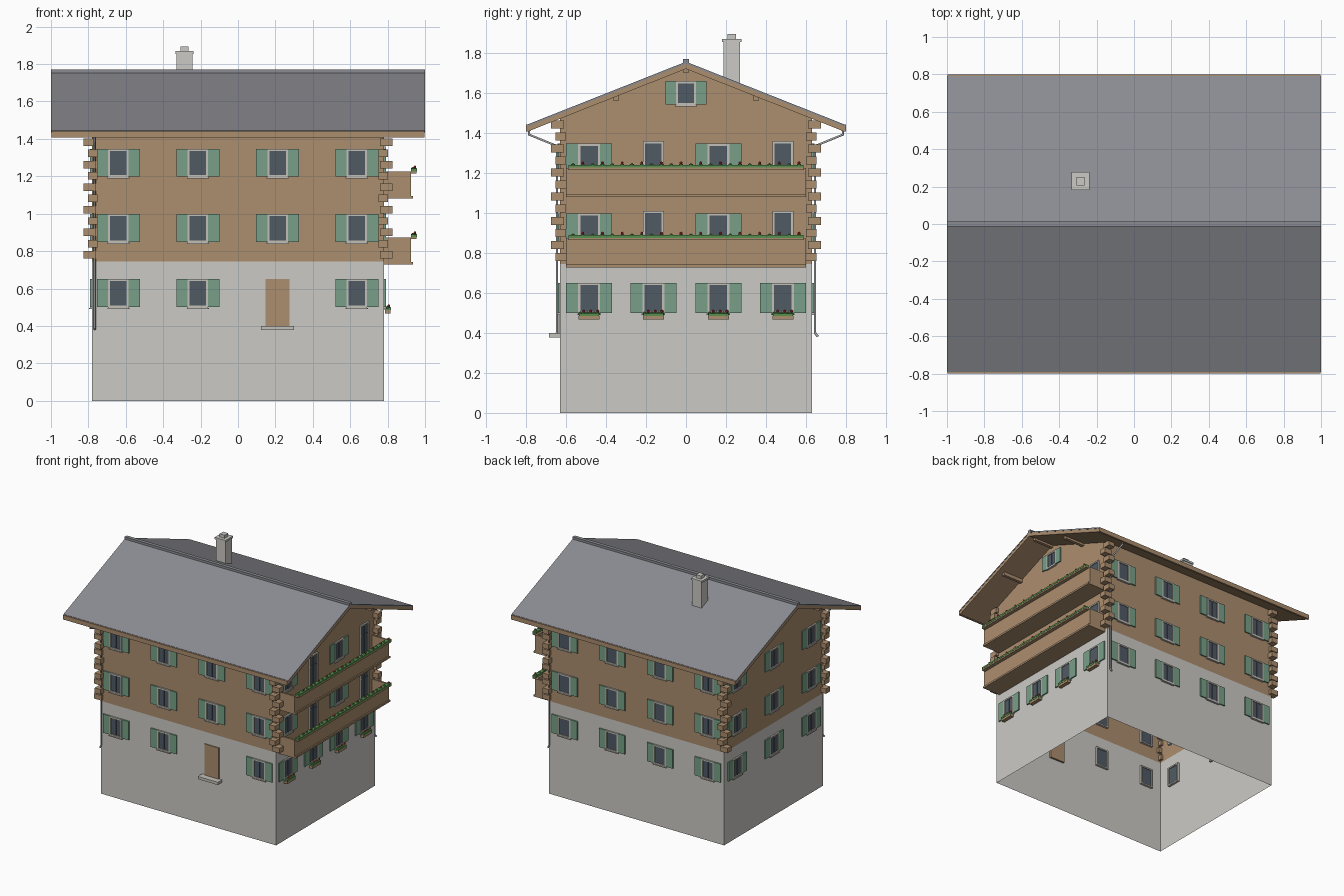
import bpy, bmesh, math, random
from mathutils import Matrix, Vector

if "Cube" in bpy.data.objects:
    bpy.data.objects.remove(bpy.data.objects["Cube"])

random.seed(3)


def material(name, r, g, b):
    m = bpy.data.materials.new(name)
    m.diffuse_color = [((c / 255 + 0.055) / 1.055) ** 2.4 for c in (r, g, b)] + [1]
    m.use_nodes = True
    m.node_tree.nodes["Principled BSDF"].inputs["Base Color"].default_value = m.diffuse_color
    return m


PLASTER = material("plaster", 203, 202, 197)
TIMBER = material("timber", 172, 142, 110)
ROOF = material("roof_grey", 139, 140, 146)
SHUTTER = material("shutter_green", 120, 160, 136)
GLASS = material("glass", 80, 90, 100)
FRAME = material("frame_grey", 196, 192, 184)
LEAF = material("leaf_green", 88, 142, 78)
RED = material("flower_red", 200, 48, 55)
METAL = material("metal", 165, 167, 170)

parts = {}                 # name -> (bmesh, material), one object per part
ID = Matrix.Identity(4)


def part(name, mat):
    if name not in parts:
        parts[name] = (bmesh.new(), mat)
    return parts[name][0]


def box(name, mat, x, y, z, m=ID):
    size = Matrix.Diagonal((x[1] - x[0], y[1] - y[0], z[1] - z[0], 1))
    mid = Matrix.Translation((sum(x) / 2, sum(y) / 2, sum(z) / 2))
    bmesh.ops.create_cube(part(name, mat), size=1, matrix=m @ mid @ size)


def blob(name, mat, r, pos):
    bmesh.ops.create_icosphere(part(name, mat), subdivisions=1, radius=r,
                               matrix=Matrix.Translation(pos))


def prism(name, mat, section, x0, x1):
    """Extrude a y/z outline along x."""
    bm = part(name, mat)
    f = bm.faces.new([bm.verts.new((x0, y, z)) for y, z in section])
    ext = bmesh.ops.extrude_face_region(bm, geom=[f])["geom"]
    bmesh.ops.translate(bm, vec=(x1 - x0, 0, 0),
                        verts=[v for v in ext if isinstance(v, bmesh.types.BMVert)])
    bmesh.ops.recalc_face_normals(bm, faces=bm.faces)


HX, HY, SPLIT = 0.78, 0.63, 0.745
RIDGE, SLOPE = 1.757, 0.396


def roof_z(y, drop=0):
    return RIDGE - drop - SLOPE * abs(y)


# Wall shell: plaster storey and timber storeys, open underneath
def wall(name, mat, pts):
    bm = part(name, mat)
    bm.faces.new([bm.verts.new(p) for p in pts])


top = roof_z(HY, 0.03)
for s in (-1, 1):
    for name, mat, z0, z1 in (("plaster_walls", PLASTER, 0, SPLIT),
                              ("timber_walls", TIMBER, SPLIT, top)):
        quad = [(-HX, z0), (HX, z0), (HX, z1), (-HX, z1)][::-s]
        wall(name, mat, [(x, s * HY, z) for x, z in quad])
        end = [(-HY, z0), (HY, z0), (HY, z1)]
        end += [(0, roof_z(0, 0.03))] if mat is TIMBER else []
        end += [(-HY, z1)]
        wall(name, mat, [(s * HX, y, z) for y, z in end[::s]])

# Roof: timber deck, grey covering, eave boards, ridge cap, purlins
E = 0.79


def gable(lo, hi, e):
    return [(-e, roof_z(e, hi)), (0, roof_z(0, hi)), (e, roof_z(e, hi)),
            (e, roof_z(e, lo)), (0, roof_z(0, lo)), (-e, roof_z(e, lo))]


prism("roof_deck", TIMBER, gable(0.036, 0.010, E), -0.998, 0.998)
prism("roof_cover", ROOF, gable(0.010, 0, E), -1, 1)
for s in (-1, 1):
    box("eave_board", TIMBER, (-0.998, 0.998), sorted((s * 0.785, s * 0.80)), (1.407, 1.442))
box("ridge_cap", ROOF, (-1, 1), (-0.014, 0.014), (1.745, 1.77))
for s in (-1, 1):
    for y, z in ((0, 1.70), (0.35, 1.56), (-0.35, 1.56)):
        box("purlin", TIMBER, sorted((s * 0.77, s * 0.95)), (y - 0.012, y + 0.012), (z, z + 0.035))

# Chimney
box("chimney", PLASTER, (-0.328, -0.244), (0.187, 0.271), (1.60, 1.86))
box("chimney_cap", PLASTER, (-0.334, -0.238), (0.181, 0.277), (1.855, 1.870))
box("chimney_pot", PLASTER, (-0.308, -0.264), (0.207, 0.251), (1.87, 1.895))

# Interlocking log ends on the four corners
for sx in (-1, 1):
    for sy in (-1, 1):
        for i in range(6):
            z = 1.383 - 0.1205 * i
            box("log_end", TIMBER, sorted((sx * 0.76, sx * 0.825)),
                sorted((sy * 0.60, sy * 0.652)), (z - 0.02, z + 0.02))
            z += 0.06
            box("log_end", TIMBER, sorted((sx * 0.75, sx * 0.803)),
                sorted((sy * 0.61, sy * 0.675)), (z - 0.02, z + 0.02))


# Facade matrices: local x along the wall, local -y outward, z up
def facade(angle, dist):
    return Matrix.Rotation(angle, 4, "Z") @ Matrix.Translation((0, -dist, 0))


FRONT, BACK = facade(0, HY), facade(math.pi, HY)
RIGHT, LEFT = facade(math.pi / 2, HX), facade(-math.pi / 2, HX)


def window(m, u, z0, z1, w=0.11, shutter=0.06, door=False):
    h, t = w / 2, 0.011
    y = (-0.012, 0.018)
    box("window_glass", GLASS, (u - h + 0.003, u + h - 0.003), (-0.005, 0.010),
        (z0 + 0.003, z1 - 0.003), m)
    for s in (-1, 1):
        box("window_frame", FRAME, sorted((u + s * h, u + s * (h - t))), y, (z0, z1), m)
        if shutter:
            box("shutter", SHUTTER, sorted((u + s * h, u + s * (h + shutter))),
                (-0.010, -0.0005), (z0 + 0.003, z1), m)
    box("window_frame", FRAME, (u - h + t, u + h - t), y, (z1 - t, z1), m)
    box("window_frame", FRAME, (u - h + t, u + h - t), y, (z0, z0 + t), m)
    box("window_mullion", GLASS if not door else FRAME, (u - 0.004, u + 0.004),
        (-0.009, 0), (z0 + t, z1 - t), m)
    if door:
        box("window_mullion", FRAME, (u - h + t, u + h - t), (-0.009, 0),
            (z1 - 0.09, z1 - 0.082), m)
    else:
        box("window_sill", FRAME, (u - h - 0.004, u + h + 0.004), (-0.016, 0), (z0 - 0.007, z0), m)


FLOORS = ((0.497, 0.65), (0.845, 0.998), (1.195, 1.347))
LONG = (-0.64, -0.215, 0.212, 0.635)
SIDE = (-0.485, -0.163, 0.162, 0.485)
for i, (z0, z1) in enumerate(FLOORS):
    for u in LONG:
        if i or u != 0.212:
            window(FRONT, u, z0, z1)
        window(BACK, -u, z0, z1)
    for u in (-0.47, 0, 0.47):
        window(LEFT, u, z0, z1)
    for k, u in enumerate(SIDE):
        if i and k % 2:
            window(RIGHT, u, z0 - 0.105, z1 + 0.012, 0.105, 0, True)
        else:
            window(RIGHT, u, z0, z1)
for m in (RIGHT, LEFT):
    window(m, 0, 1.54, 1.66, 0.10, 0.052)

# Entrance door and step
box("front_door", TIMBER, (0.147, 0.275), (-0.008, 0.015), (0.40, 0.65), FRONT)
box("door_step", FRAME, (0.122, 0.30), (-0.055, 0), (0.378, 0.40), FRONT)


# Planter with leaves and flowers along y
def planter(x0, x1, y0, y1, z, h, flowers):
    box("planter", TIMBER, (x0, x1), (y0, y1), (z, z + h))
    box("leaves", LEAF, (x0 - 0.002, x1 + 0.002), (y0 + 0.002, y1 - 0.002), (z + h, z + h + 0.014))
    xm = (x0 + x1) / 2
    n = flowers * 2
    for i in range(n):
        y = y0 + (i + 0.5) * (y1 - y0) / n
        blob("leaves", LEAF, 0.011, (xm + random.uniform(-0.006, 0.006), y, z + h + 0.012))
        if i % 2:
            blob("flowers", RED, 0.008, (xm + 0.006, y, z + h + 0.024))


# Two balconies on the right side
for z in (0.728, 1.08):
    box("balcony_floor", TIMBER, (HX, 0.935), (-0.60, 0.60), (z, z + 0.014))
    box("balcony_rail", TIMBER, (0.911, 0.925), (-0.60, 0.60), (z + 0.014, z + 0.145))
    for s in (-1, 1):
        box("balcony_side", TIMBER, (HX, 0.911), sorted((s * 0.586, s * 0.60)),
            (z + 0.014, z + 0.145))
    planter(0.926, 0.954, -0.59, 0.59, z + 0.136, 0.011, 12)
for u in SIDE:
    planter(0.786, 0.815, u - 0.052, u + 0.052, 0.466, 0.018, 3)

for name, (bm, mat) in parts.items():
    me = bpy.data.meshes.new(name)
    bm.to_mesh(me)
    bm.free()
    me.materials.append(mat)
    bpy.context.collection.objects.link(bpy.data.objects.new(name, me))

# Downpipes at opposite corners
for name, s in (("front_downpipe", 1), ("back_downpipe", -1)):
    path = [(-0.785, 1.415), (-0.785, 1.392), (-0.645, 1.335), (-0.645, 0.40), (-0.66, 0.382)]
    cu = bpy.data.curves.new(name, "CURVE")
    cu.dimensions = "3D"
    cu.bevel_depth, cu.bevel_resolution, cu.use_fill_caps = 0.007, 1, True
    sp = cu.splines.new("POLY")
    sp.points.add(len(path) - 1)
    for p, (y, z) in zip(sp.points, path):
        p.co = (-0.766 * s, y * s, z, 1)
    cu.materials.append(METAL)
    ob = bpy.data.objects.new(name, cu)
    bpy.context.collection.objects.link(ob)
